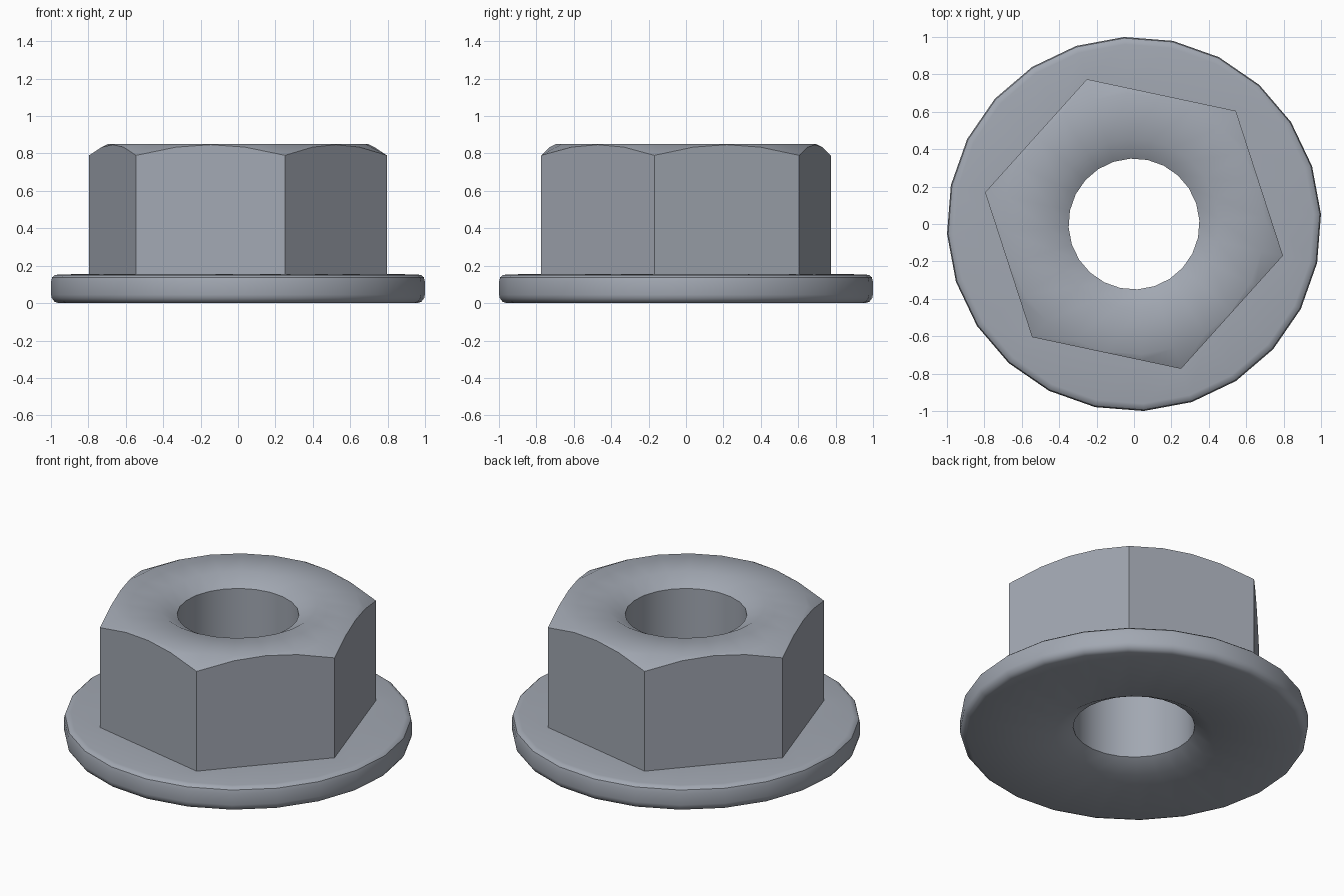
import bpy, bmesh, math

if "Cube" in bpy.data.objects:
    bpy.data.objects.remove(bpy.data.objects["Cube"])

SEGMENTS = 24
OFFSET = math.radians(3)          # turn of the whole part; hex corners fall on every 4th vertex
HEX_APOTHEM = 0.705
BORE, SINK, SINK_DEPTH = 0.35, 0.455, 0.06
TOP, CORNER_Z = 0.85, 0.79
HEX_CORNER = HEX_APOTHEM / math.cos(math.radians(30))


def hex_radius(i):
    """Distance to the hexagon outline at segment i (corner when i % 4 == 3)."""
    from_mid = math.radians(((i - 3) % 4) * 15 - 30)
    return HEX_APOTHEM / math.cos(from_mid)


def ring(bm, radius, height):
    """Closed ring of vertices; radius and height are functions of the segment index."""
    verts = []
    for i in range(SEGMENTS):
        a = OFFSET + i * math.tau / SEGMENTS
        r = radius(i)
        verts.append(bm.verts.new((r * math.cos(a), r * math.sin(a), height(i))))
    return verts


def circle(bm, r, z):
    return ring(bm, lambda i: r, lambda i: z)


def chamfer_z(i):
    """Height where the conical top chamfer meets the hexagon side."""
    t = (hex_radius(i) - HEX_APOTHEM) / (HEX_CORNER - HEX_APOTHEM)
    return TOP - 0.003 - (TOP - 0.003 - CORNER_Z) * t


steel = bpy.data.materials.new("blue grey steel")
steel.diffuse_color = (0.36, 0.39, 0.445, 1)
steel.use_nodes = True
steel.node_tree.nodes["Principled BSDF"].inputs["Base Color"].default_value = steel.diffuse_color

bm = bmesh.new()
# lower countersink and flange with rounded rim
flange = [(BORE, SINK_DEPTH), (SINK, 0), (0.962, 0), (0.983, 0.008), (0.997, 0.027),
          (1.001, 0.045), (1.001, 0.115), (0.995, 0.138), (0.982, 0.149), (0.962, 0.153)]
rings = [circle(bm, r, z) for r, z in flange]
# hexagonal wrench sides
rings.append(ring(bm, hex_radius, lambda i: 0.157))
rings.append(ring(bm, hex_radius, chamfer_z))
# top face and upper countersink
rings.append(circle(bm, 0.698, TOP))
rings.append(circle(bm, SINK, TOP))
rings.append(circle(bm, BORE, TOP - SINK_DEPTH))

# skin neighbouring rings; the last pair forms the bore
for k, lower in enumerate(rings):
    upper = rings[(k + 1) % len(rings)]
    for i in range(SEGMENTS):
        j = (i + 1) % SEGMENTS
        bm.faces.new((lower[i], lower[j], upper[j], upper[i]))
bmesh.ops.recalc_face_normals(bm, faces=bm.faces)

mesh = bpy.data.meshes.new("flange_nut")
bm.to_mesh(mesh)
bm.free()
mesh.materials.append(steel)
nut = bpy.data.objects.new("flange_nut", mesh)
bpy.context.collection.objects.link(nut)

# smooth chamfers and round walls, crisp hexagon edges
bpy.context.view_layer.objects.active = nut
nut.select_set(True)
bpy.ops.object.shade_smooth_by_angle(angle=math.radians(35))
